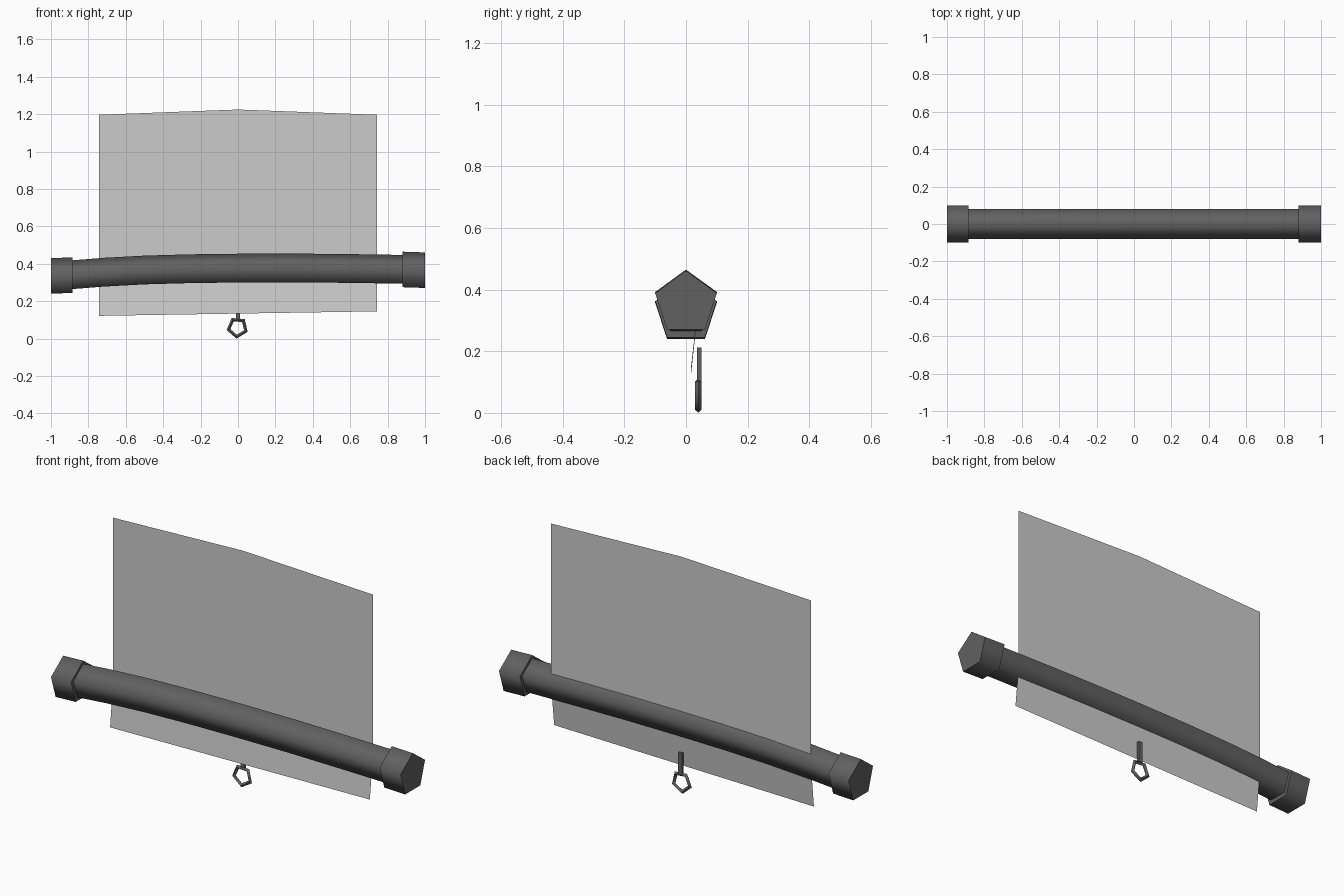
import bpy, bmesh, math

if "Cube" in bpy.data.objects:
    bpy.data.objects.remove(bpy.data.objects["Cube"])


def grey(name, value):
    mat = bpy.data.materials.new(name)
    mat.diffuse_color = (value, value, value, 1)
    mat.use_nodes = True
    mat.node_tree.nodes["Principled BSDF"].inputs["Base Color"].default_value = mat.diffuse_color
    return mat


dark = grey("dark_grey", 0.12)
mid = grey("mid_grey", 0.55)


def finish(name, bm, mat):
    bmesh.ops.recalc_face_normals(bm, faces=bm.faces[:])
    mesh = bpy.data.meshes.new(name)
    bm.to_mesh(mesh)
    bm.free()
    mesh.materials.append(mat)
    obj = bpy.data.objects.new(name, mesh)
    bpy.context.collection.objects.link(obj)
    return obj


def smooth(obj, angle=80):
    bpy.ops.object.select_all(action='DESELECT')
    obj.select_set(True)
    bpy.context.view_layer.objects.active = obj
    bpy.ops.object.shade_smooth_by_angle(angle=math.radians(angle))


def loft(name, path, radius):
    """Five-sided rod through (x, z) stations, closed at both ends."""
    bm = bmesh.new()
    rings = []
    for x, z in path:
        rings.append([bm.verts.new((x, radius * math.sin(math.tau * i / 5),
                                    z + radius * math.cos(math.tau * i / 5)))
                      for i in range(5)])
    for a, b in zip(rings, rings[1:]):
        for i in range(5):
            j = (i + 1) % 5
            bm.faces.new((a[i], a[j], b[j], b[i]))
    bm.faces.new(rings[0])
    bm.faces.new(rings[-1])
    obj = finish(name, bm, dark)
    smooth(obj)
    return obj


# Slightly bowed roller and its end caps
loft("roller", [(-0.92, 0.331), (-0.72, 0.347), (-0.5, 0.359), (-0.25, 0.366),
                (0, 0.369), (0.3, 0.370), (0.6, 0.367), (0.92, 0.362)], 0.085)
loft("left_end_cap", [(-1, 0.325), (-0.885, 0.330)], 0.105)
loft("right_end_cap", [(0.88, 0.360), (1, 0.356)], 0.105)

# Thin sheet: upright above the roller, leaning forward below it
bm = bmesh.new()
rows = [(0.04, (1.197, 1.225, 1.197)), (0.04, (0.345, 0.355, 0.355)),
        (0.016, (0.122, 0.134, 0.146))]
grid = [[bm.verts.new((x, y, z)) for x, z in zip((-0.743, 0, 0.743), zs)]
        for y, zs in rows]
for a, b in zip(grid, grid[1:]):
    for i in range(2):
        bm.faces.new((a[i], a[i + 1], b[i + 1], b[i]))
finish("sheet", bm, mid)

# Pull strap
bm = bmesh.new()
bmesh.ops.create_cube(bm, size=1)
for v in bm.verts:
    v.co = (v.co.x * 0.022, 0.043 + v.co.y * 0.014, 0.157 + v.co.z * 0.11)
finish("pull_strap", bm, dark)

# Five-sided pull ring, slightly rotated
bpy.ops.mesh.primitive_torus_add(major_segments=5, minor_segments=4,
                                 major_radius=0.049, minor_radius=0.0105,
                                 location=(-0.003, 0.04, 0.0595),
                                 rotation=(math.pi / 2, math.radians(23), 0))
ring = bpy.context.object
ring.name = "pull_ring"
ring.data.materials.append(dark)
smooth(ring, 65)
